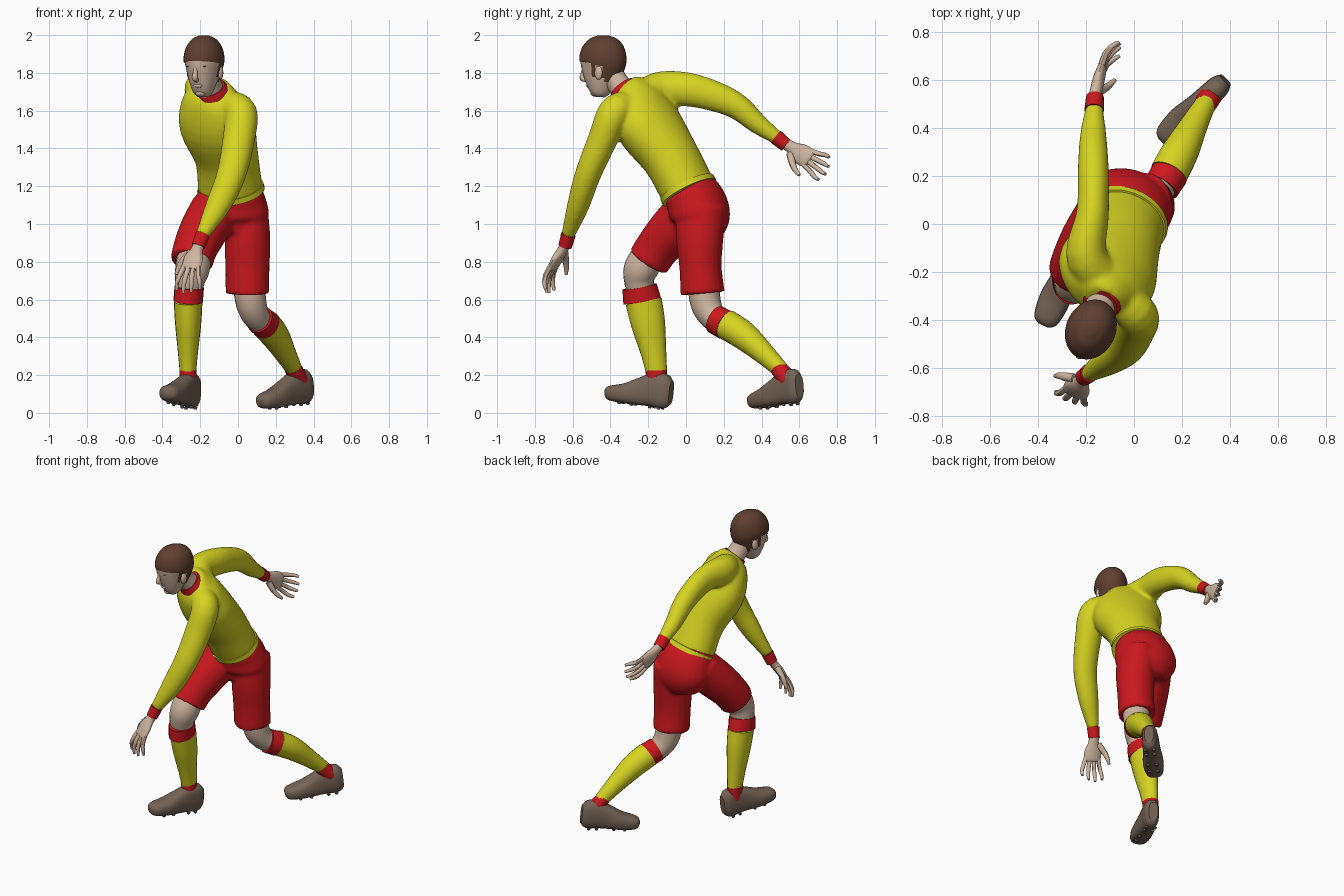
import bpy, bmesh, math
from mathutils import Vector, Matrix

if "Cube" in bpy.data.objects:
    bpy.data.objects.remove(bpy.data.objects["Cube"], do_unlink=True)


def material(name, r, g, b):
    m = bpy.data.materials.new(name)
    m.use_nodes = True
    m.diffuse_color = (r, g, b, 1)
    m.node_tree.nodes["Principled BSDF"].inputs["Base Color"].default_value = (r, g, b, 1)
    return m


YELLOW = material("yellow cloth", .68, .66, .016)
RED = material("red cloth", .59, .009, .013)
SKIN = material("skin", .62, .46, .35)
HAIR = material("brown hair", .115, .05, .03)
LEATHER = material("brown leather", .18, .127, .094)
X = Vector((1, 0, 0))
made = []


def resample(stations, steps):
    """Smooth curve through the stations, radii included."""
    pts = [Vector(s if len(s) == 5 else (*s, s[3])) for s in stations]
    pts = [pts[0] * 2 - pts[1]] + pts + [pts[-1] * 2 - pts[-2]]
    out = []
    for a, b, c, d in zip(pts, pts[1:], pts[2:], pts[3:]):
        for k in range(steps):
            t = k / steps
            out.append(b + (c - a) * (t / 2) + (a * 2 - b * 5 + c * 4 - d) * (t * t / 2)
                       + (b * 3 - a - c * 3 + d) * (t ** 3 / 2))
    return out + [pts[-2]]


def tube(bm, stations, side=X, side_end=None, sides=20, steps=4, square=1.0, mat=Matrix()):
    """Closed loft through stations of x, y, z, radius and optional depth radius."""
    pts = resample(stations, steps)
    side, side_end = Vector(side), Vector(side_end or side)
    rings = []
    for i, p in enumerate(pts):
        t = (pts[min(i + 1, len(pts) - 1)] - pts[max(i - 1, 0)]).to_3d().normalized()
        s = side.lerp(side_end, i / (len(pts) - 1))
        s = (s - t * s.dot(t)).normalized()
        d = t.cross(s)
        ring = []
        for k in range(sides):
            a = math.tau * k / sides
            c, n = [math.copysign(abs(v) ** square, v) for v in (math.cos(a), math.sin(a))]
            ring.append(bm.verts.new(mat @ (p.to_3d() + s * c * p[3] + d * n * p[4])))
        rings.append(ring)
    faces = [bm.faces.new((r[k], r[(k + 1) % sides], q[(k + 1) % sides], q[k]))
             for r, q in zip(rings, rings[1:]) for k in range(sides)]
    faces += [bm.faces.new(rings[0]), bm.faces.new(rings[-1])]
    bmesh.ops.recalc_face_normals(bm, faces=faces)


def ball(bm, centre, size, mat=Matrix()):
    m = mat @ Matrix.Translation(centre) @ Matrix.Diagonal((*size, 1))
    bmesh.ops.create_uvsphere(bm, u_segments=14, v_segments=8, radius=1, matrix=m)


def finish(bm, name, mat, fuse=0):
    me = bpy.data.meshes.new(name)
    bm.to_mesh(me)
    bm.free()
    me.materials.append(mat)
    ob = bpy.data.objects.new(name, me)
    bpy.context.collection.objects.link(ob)
    made.append(ob)
    if fuse:  # melt overlapping volumes into one garment
        r = ob.modifiers.new("fuse", "REMESH")
        r.mode, r.voxel_size, r.use_smooth_shade = "VOXEL", .012, True
        s = ob.modifiers.new("soften", "SMOOTH")
        s.factor, s.iterations = .5, fuse


def part(name, mat, stations, **kw):
    bm = bmesh.new()
    tube(bm, stations, **kw)
    finish(bm, name, mat)


# Shirt: bent, twisted torso with both sleeves
bm = bmesh.new()
tube(bm, [(-.04, .01, 1.18, .174, .144), (-.06, -.08, 1.35, .174, .147), (-.108, -.19, 1.51, .216, .158),
          (-.125, -.26, 1.64, .19, .134), (-.13, -.3, 1.705, .125, .097), (-.136, -.322, 1.73, .07, .07)],
     side=(.95, -.3, -.1), side_end=(.69, -.64, -.35), sides=32)
tube(bm, [(-.15, -.22, 1.68, .09), (-.2, -.12, 1.715, .085, .095), (-.172, .05, 1.705, .068, .088),
          (-.17, .25, 1.635, .064, .072), (-.17, .38, 1.53, .054), (-.165, .49, 1.45, .036)])
tube(bm, [(-.06, -.31, 1.63, .08), (.015, -.38, 1.59, .087), (.004, -.44, 1.45, .086, .079),
          (-.036, -.52, 1.26, .078, .069), (-.104, -.57, 1.1, .067, .059), (-.19, -.625, .94, .036)])
finish(bm, "shirt", YELLOW, 5)
part("shirt_hem", YELLOW, [(-.036, .018, 1.168, .184, .153), (-.042, .004, 1.195, .181, .151)],
     side=(.95, -.3, -.1), sides=32)
part("collar", RED, [(-.128, -.312, 1.69, .09), (-.142, -.338, 1.724, .074)], sides=24)

# Shorts: pelvis with two loose legs
bm = bmesh.new()
tube(bm, [(-.04, .01, 1.19, .168, .138), (-.037, .055, 1.11, .192, .157), (-.033, .078, 1.03, .197, .153),
          (-.035, .07, .94, .14, .115)], side=(.97, -.22, -.1), sides=28)
tube(bm, [(.05, .08, 1.1, .108, .135), (.05, .073, .92, .121, .125), (.05, .077, .77, .117, .112),
          (.05, .088, .632, .116, .118)])
tube(bm, [(-.12, .03, 1.08, .13), (-.18, -.07, .97, .128), (-.225, -.15, .875, .118), (-.245, -.2, .8, .114)])
finish(bm, "shorts", RED, 3)

# Bare knees
part("right_knee", SKIN, [(-.23, -.17, .87, .085), (-.24, -.235, .77, .092), (-.255, -.248, .7, .08),
                          (-.262, -.235, .62, .068)])
part("left_knee", SKIN, [(.055, .09, .7, .085), (.07, .105, .58, .081), (.097, .142, .51, .072),
                         (.14, .2, .465, .063)])

# Socks with red bands at the top and ankle
part("right_sock", YELLOW, [(-.264, -.224, .59, .076, .097), (-.264, -.2, .47, .069, .09),
                            (-.265, -.172, .32, .053, .068), (-.265, -.155, .21, .043, .055)])
part("right_sock_band", RED, [(-.258, -.246, .668, .078, .092), (-.264, -.232, .592, .078, .101)])
part("right_ankle_band", RED, [(-.265, -.157, .225, .046, .057), (-.265, -.155, .14, .045, .055)])
part("left_sock", YELLOW, [(.145, .21, .47, .08), (.195, .305, .41, .076), (.25, .412, .315, .058),
                           (.3, .505, .225, .043)])
part("left_sock_band", RED, [(.114, .155, .495, .077), (.15, .212, .465, .079)])
part("left_ankle_band", RED, [(.29, .487, .24, .046), (.325, .545, .17, .05)])


# Studded shoes, toe along -y before placing
def shoe(name, heel, yaw, pitch):
    m = (Matrix.Translation(heel) @ Matrix.Rotation(math.radians(yaw), 4, "Z")
         @ Matrix.Rotation(math.radians(pitch), 4, "X"))
    bm = bmesh.new()
    tube(bm, [(0, .012, .1, .03, .062), (0, -.02, .1, .046, .09), (0, -.08, .103, .051, .092),
              (0, -.15, .087, .055, .077), (0, -.24, .065, .065, .056), (0, -.32, .056, .057, .043),
              (0, -.35, .052, .043, .033), (0, -.362, .05, .022, .017)], square=.75, mat=m)
    for y in (-.04, -.09, -.2, -.27):
        for x in (-.027, .027):
            spot = Matrix.Translation((x, y, .01))
            bmesh.ops.create_cone(bm, cap_ends=True, segments=8, radius1=.008, radius2=.013, depth=.012,
                                  matrix=m @ spot)
    finish(bm, name, LEATHER)


shoe("right_shoe", (-.235, -.1, .01), -24, -7)
shoe("left_shoe", (.38, .6, .043), -46, 6)


# Hands: flat palm, four jointed fingers and a thumb
def hand(name, wrist, along, thumb_side, curl):
    w, f = Vector(wrist), Vector(along).normalized()
    s = Vector(thumb_side)
    s = (s - f * s.dot(f)).normalized()
    n = f.cross(s)
    n = n if n.dot(Vector(curl)) > 0 else -n

    def at(a, b, c, *radii):
        return (*(w + f * a + s * b + n * c), *radii)

    bm = bmesh.new()
    tube(bm, [at(-.03, 0, 0, .03, .027), at(.03, 0, 0, .034, .026), at(.08, .003, 0, .054, .025),
              at(.135, 0, .004, .054, .019), at(.15, 0, .004, .044, .013)], side=s, sides=16)
    for k, length in enumerate((.115, .13, .122, .098)):
        b = .041 - k * .027
        fan = b * .6
        tube(bm, [at(.13, b, .003, .014), at(.14 + length * .4, b + fan * .5, .01, .0135),
                  at(.14 + length * .75, b + fan, .03, .012), at(.14 + length, b + fan, .055, .008)],
             sides=8, steps=2, side=s)
    tube(bm, [at(.04, .03, .005, .021), at(.085, .07, .022, .018), at(.12, .09, .04, .014),
              at(.155, .1, .055, .009)], sides=8, steps=2, side=n)
    finish(bm, name, SKIN)


hand("right_hand", (-.163, .535, 1.42), (.19, .83, -.53), (0, -.5, -.85), (1, .2, 0))
hand("left_hand", (-.21, -.64, .885), (-.29, -.52, -.85), (-1, .4, 0), (-.3, 1, 0))
part("right_wristband", RED, [(-.166, .475, 1.462, .041), (-.163, .53, 1.417, .037)])
part("left_wristband", RED, [(-.187, -.622, .945, .039), (-.21, -.64, .882, .036)])

# Neck and head, turned to its right
part("neck", SKIN, [(-.13, -.32, 1.69, .066), (-.15, -.365, 1.75, .061), (-.17, -.41, 1.82, .064)])
place = Matrix.Translation((-.18, -.44, 1.84)) @ Matrix.Rotation(math.radians(-24), 4, "Z")
skull = [(0, -.015, -.168, .026, .026), (0, -.014, -.145, .05, .053), (0, -.012, -.09, .071, .084),
         (0, -.006, -.03, .086, .112), (0, 0, .03, .099, .124), (0, .002, .09, .087, .11),
         (0, .002, .132, .056, .074), (0, .002, .152, .018, .024)]
bm = bmesh.new()
tube(bm, skull, sides=28, mat=place)
tube(bm, [(0, -.105, 0, .009), (0, -.114, -.04, .012), (0, -.117, -.068, .016), (0, -.088, -.08, .011)],
     sides=10, mat=place)  # nose
ball(bm, (0, -.08, -.108), (.026, .013, .011), place)  # mouth
ball(bm, (0, -.048, -.147), (.028, .022, .018), place)  # chin
for x in (-.09, .09):
    ball(bm, (x, .015, -.04), (.012, .022, .036), place)  # ears
finish(bm, "head", SKIN)

# Hair shell: fringe, sideburns and nape
bm = bmesh.new()
tube(bm, [(x, y, z * 1.045, rx + .005, ry + .005) for x, y, z, rx, ry in skull], sides=36, steps=6)
bare = []
for f in bm.faces:
    c = f.calc_center_median()
    limit = .018 if c.y < -.032 else -.06 if c.y < -.008 else -.005 if c.y < .035 else -.085
    if c.z < limit:
        bare.append(f)
bmesh.ops.delete(bm, geom=bare, context="FACES")
bm.transform(place)
finish(bm, "hair", HAIR)

# Eyebrows as thin dark plates
bm = bmesh.new()
for x in (-.036, .036):
    ball(bm, (x, -.099, -.006), (.02, .008, .003), place)
finish(bm, "eyebrows", HAIR)

bpy.ops.object.select_all(action="DESELECT")
for ob in made:
    ob.select_set(True)
bpy.context.view_layer.objects.active = made[0]
bpy.ops.object.shade_smooth_by_angle(angle=math.radians(45))
